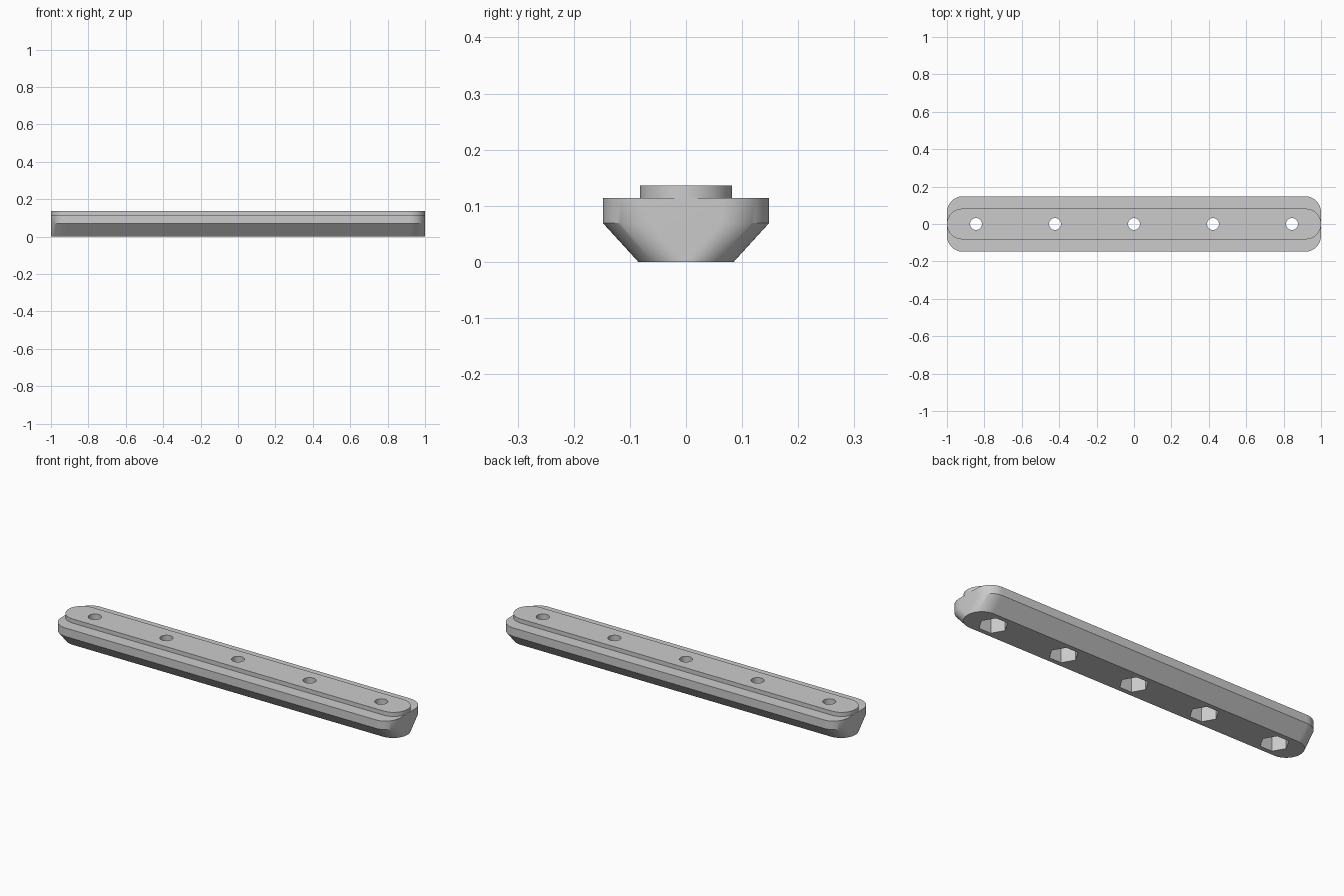
import bpy, bmesh, math

cube = bpy.data.objects.get("Cube")
if cube:
    bpy.data.objects.remove(cube, do_unlink=True)

HALF_LEN = 1.0
HOLE_XS = [i * 0.4225 for i in range(-2, 3)]

grey = bpy.data.materials.new("plain grey")
grey.use_nodes = True
colour = (0.6, 0.6, 0.6, 1)
grey.diffuse_color = colour
grey.node_tree.nodes["Principled BSDF"].inputs["Base Color"].default_value = colour


def outline(half_w, radius, z, steps=14):
    """Rounded bar outline, anticlockwise from the +x +y corner."""
    pts = []
    for corner, (sx, sy) in enumerate([(1, 1), (-1, 1), (-1, -1), (1, -1)]):
        for i in range(steps + 1):
            a = (corner + i / steps) * math.pi / 2
            pts.append((sx * (HALF_LEN - radius) + radius * math.cos(a),
                        sy * (half_w - radius) + radius * math.sin(a), z))
    return pts


def loft(name, sections):
    """Skin outlines given as (half width, corner radius, height)."""
    bm = bmesh.new()
    rings = [[bm.verts.new(p) for p in outline(*s)] for s in sections]
    n = len(rings[0])
    for low, high in zip(rings, rings[1:]):
        for i in range(n):
            j = (i + 1) % n
            bm.faces.new((low[i], low[j], high[j], high[i]))
    bm.faces.new(rings[0][::-1])
    bm.faces.new(rings[-1])
    bmesh.ops.remove_doubles(bm, verts=bm.verts[:], dist=1e-5)
    bmesh.ops.recalc_face_normals(bm, faces=bm.faces[:])
    mesh = bpy.data.meshes.new(name)
    bm.to_mesh(mesh)
    bm.free()
    mesh.materials.append(grey)
    obj = bpy.data.objects.new(name, mesh)
    bpy.context.collection.objects.link(obj)
    return obj


def drill(obj, sides, radius, z0, z1):
    """Cut the row of five holes, then discard the cutters."""
    for x in HOLE_XS:
        bpy.ops.mesh.primitive_cylinder_add(
            vertices=sides, radius=radius, depth=z1 - z0,
            location=(x, 0, (z0 + z1) / 2),
            rotation=(0, 0, math.pi / 2 if sides == 6 else 0))
        cutter = bpy.context.object
        cutter.hide_render = True
        cutter.data.materials.append(grey)
        mod = obj.modifiers.new("hole", "BOOLEAN")
        mod.operation = "DIFFERENCE"
        mod.solver = "EXACT"
        mod.object = cutter
        bpy.context.view_layer.objects.active = obj
        bpy.ops.object.modifier_apply(modifier=mod.name)
        bpy.data.objects.remove(cutter, do_unlink=True)


# Bar body: narrow round-ended base flaring to a wide rounded slab
body = loft("bar_body", [(0.085, 0.085, 0), (0.148, 0.085, 0.069), (0.148, 0.085, 0.114)])
# Raised round-ended rail on top
rail = loft("top_rail", [(0.082, 0.082, 0.114), (0.082, 0.082, 0.136)])

# Hexagonal nut pockets underneath, round bolt holes right through
drill(body, 6, 0.07, -0.05, 0.09)
for part in (body, rail):
    drill(part, 32, 0.032, -0.1, 0.2)
    bpy.ops.object.select_all(action="DESELECT")
    part.select_set(True)
    bpy.context.view_layer.objects.active = part
    bpy.ops.object.shade_smooth_by_angle(angle=math.radians(30))
